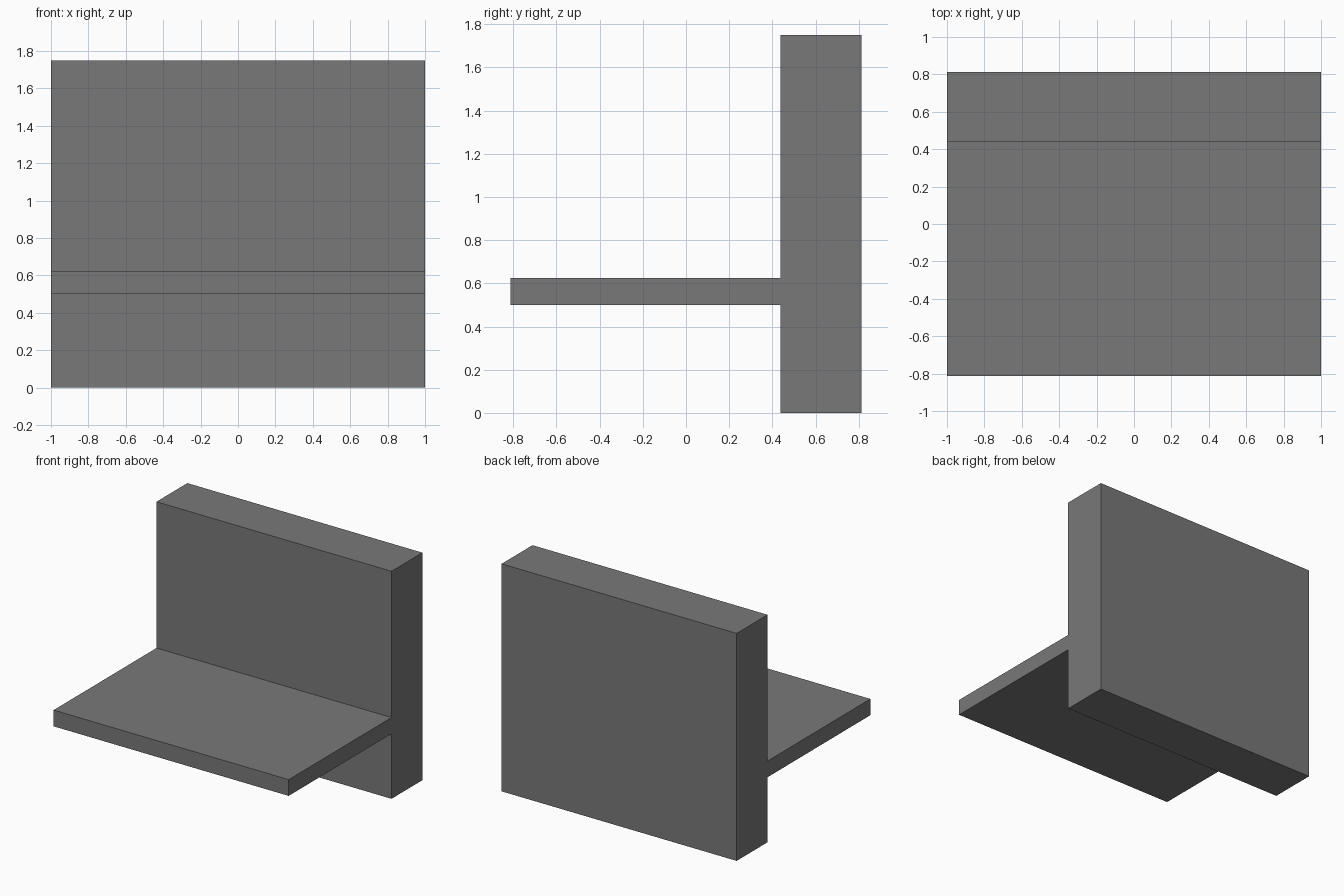
import bpy
import bmesh

if "Cube" in bpy.data.objects:
    bpy.data.objects.remove(bpy.data.objects["Cube"])

# Plain grey material
grey = bpy.data.materials.new("mid_grey")
grey.diffuse_color = (0.19, 0.19, 0.19, 1)
grey.use_nodes = True
grey.node_tree.nodes["Principled BSDF"].inputs["Base Color"].default_value = grey.diffuse_color

# Side profile (y, z): thick upright panel with a thin shelf towards the front
profile = [(0.8125, 0), (0.8125, 1.75), (0.4375, 1.75), (0.4375, 0.625),
           (-0.8125, 0.625), (-0.8125, 0.5), (0.4375, 0.5), (0.4375, 0)]

# Extrude the profile across the full width
bm = bmesh.new()
face = bm.faces.new([bm.verts.new((-1, y, z)) for y, z in profile])
result = bmesh.ops.extrude_face_region(bm, geom=[face])
moved = [v for v in result["geom"] if isinstance(v, bmesh.types.BMVert)]
bmesh.ops.translate(bm, verts=moved, vec=(2, 0, 0))
bmesh.ops.recalc_face_normals(bm, faces=bm.faces)

mesh = bpy.data.meshes.new("panel_with_shelf")
bm.to_mesh(mesh)
bm.free()
mesh.materials.append(grey)
bpy.context.collection.objects.link(bpy.data.objects.new("panel_with_shelf", mesh))
